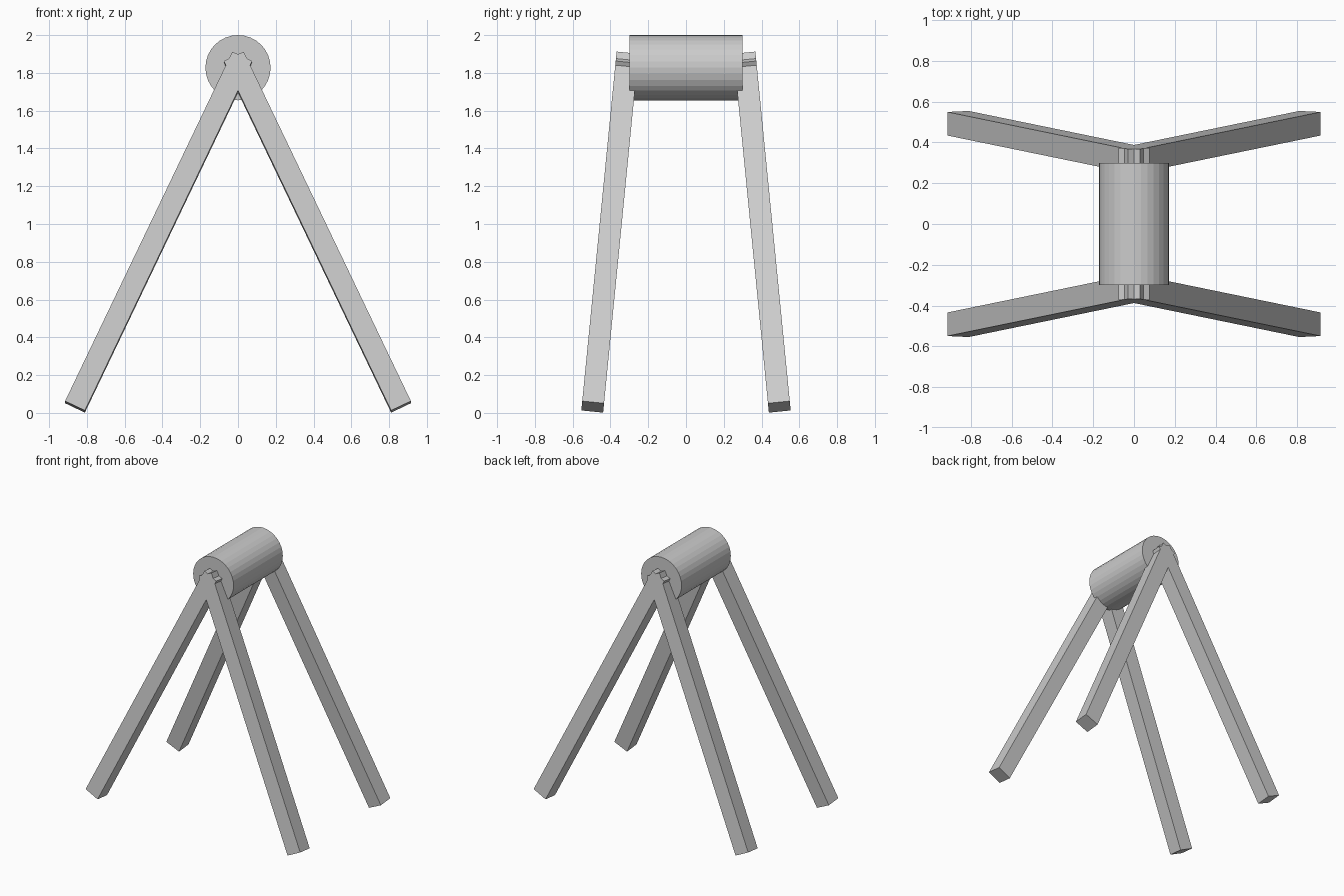
import bpy
from math import atan2, hypot, radians
from mathutils import Matrix, Vector

cube = bpy.data.objects.get("Cube")
if cube:
    bpy.data.objects.remove(cube, do_unlink=True)

grey = bpy.data.materials.new("light_grey")
grey.use_nodes = True
colour = (0.6, 0.6, 0.6, 1)
grey.diffuse_color = colour
grey.node_tree.nodes["Principled BSDF"].inputs["Base Color"].default_value = colour

# Horizontal barrel, running front to back
bpy.ops.mesh.primitive_cylinder_add(vertices=32, radius=0.1725, depth=0.6,
                                    location=(0, 0, 1.8275),
                                    rotation=(radians(90), 0, 0))
barrel = bpy.context.object
barrel.name = "barrel"
barrel.data.materials.append(grey)

THICK = 0.116


def add_leg(name, sx, sy):
    """Square beam splayed outwards, its top crossing the opposite leg."""
    foot = Vector((sx * 0.863, sy * 0.494, 0.032))
    top = Vector((sx * -0.0225, sy * 0.312, 1.882))
    axis = top - foot
    tilt = Matrix.Rotation(atan2(-axis.y, axis.z), 4, 'X')
    splay = Matrix.Rotation(atan2(axis.x, hypot(axis.y, axis.z)), 4, 'Y')
    bpy.ops.mesh.primitive_cube_add(size=1)
    leg = bpy.context.object
    leg.name = name
    size = Matrix.Diagonal((THICK, THICK, axis.length, 1))
    leg.data.transform(size)
    leg.matrix_world = Matrix.Translation((foot + top) / 2) @ tilt @ splay
    leg.data.materials.append(grey)


# Four legs
for end, sy in (("front", -1), ("back", 1)):
    for side, sx in (("left", 1), ("right", -1)):
        add_leg(f"{end}_{side}_leg", sx, sy)
